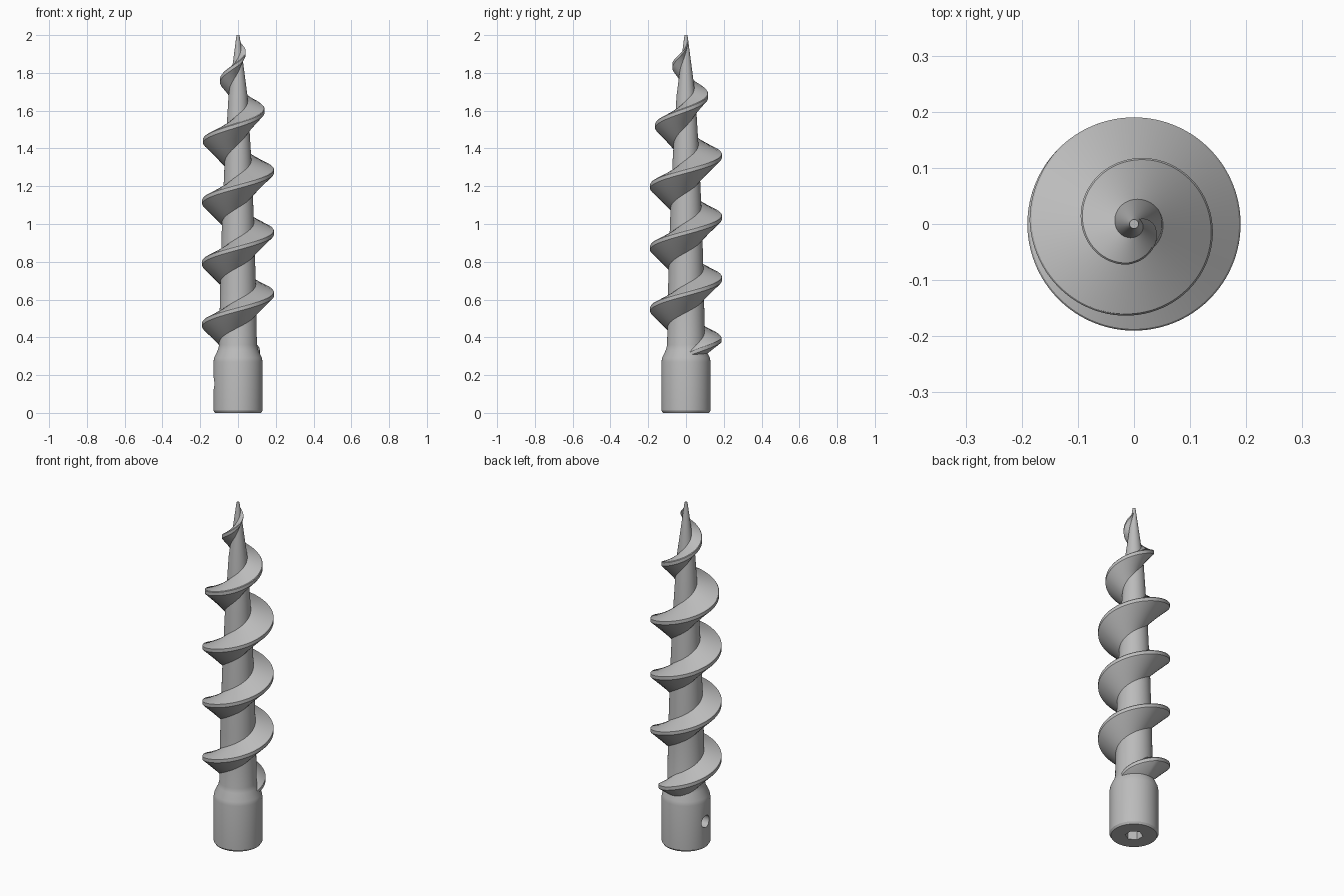
import bpy, bmesh, math
from mathutils import Matrix

cube = bpy.data.objects.get("Cube")
if cube:
    bpy.data.objects.remove(cube, do_unlink=True)

# One steel grey for everything
steel = bpy.data.materials.new("steel_grey")
steel.use_nodes = True
COLOUR = (0.5, 0.5, 0.5, 1)
steel.diffuse_color = COLOUR
steel.node_tree.nodes["Principled BSDF"].inputs["Base Color"].default_value = COLOUR

# Core outline as (radius, height), and flight rim outline as (height, radius)
COLLAR = [(0, 0), (0.122, 0), (0.13, 0.012), (0.13, 0.27), (0.126, 0.292), (0.106, 0.335)]
CORE = [(0.1, 0.36), (0.095, 0.65), (0.085, 1.0), (0.07, 1.35), (0.05, 1.68), (0.008, 2.0)]
RIM = [(0.302, 0.1), (0.345, 0.148), (0.385, 0.188), (0.42, 0.19), (1.4, 0.19), (1.44, 0.186),
       (1.84, 0.073), (1.925, 0.037), (1.965, 0.014)]
PITCH = 0.325
START, END = 0.302, 1.965


def lookup(table, t):
    """Linear interpolation in a table of (key, value)."""
    if t <= table[0][0]:
        return table[0][1]
    for (a, va), (b, vb) in zip(table, table[1:]):
        if t <= b:
            return va + (vb - va) * (t - a) / (b - a)
    return table[-1][1]


def make_object(name, bm):
    bmesh.ops.recalc_face_normals(bm, faces=bm.faces)
    mesh = bpy.data.meshes.new(name)
    bm.to_mesh(mesh)
    bm.free()
    mesh.materials.append(steel)
    obj = bpy.data.objects.new(name, mesh)
    bpy.context.collection.objects.link(obj)
    return obj


def activate(obj):
    bpy.ops.object.select_all(action='DESELECT')
    obj.select_set(True)
    bpy.context.view_layer.objects.active = obj


def prism(name, sides, radius, depth, matrix):
    bm = bmesh.new()
    bmesh.ops.create_cone(bm, cap_ends=True, segments=sides, radius1=radius,
                          radius2=radius, depth=depth, matrix=matrix)
    return make_object(name, bm)


# Collar and tapering core: turned from one profile
bm = bmesh.new()
profile = [bm.verts.new((r, 0, z)) for r, z in COLLAR + CORE + [(0, 2.0)]]
edges = [bm.edges.new(pair) for pair in zip(profile, profile[1:])]
bmesh.ops.spin(bm, geom=profile + edges, axis=(0, 0, 1), cent=(0, 0, 0),
               angle=math.tau, steps=96, use_duplicate=False)
bmesh.ops.remove_doubles(bm, verts=bm.verts, dist=1e-5)
core = make_object("core_and_collar", bm)

# Hexagonal drive socket below and a screw hole in one side
cutters = [
    prism("socket_cutter", 6, 0.048, 0.5, Matrix.Translation((0, 0, 0))),
    prism("side_hole_cutter", 32, 0.035, 0.14,
          Matrix.Translation((-0.09, 0, 0.155)) @ Matrix.Rotation(math.pi / 2, 4, 'Y')),
]
activate(core)
for cutter in cutters:
    cutter.hide_render = True
    mod = core.modifiers.new(cutter.name, 'BOOLEAN')
    mod.operation = 'DIFFERENCE'
    mod.solver = 'EXACT'
    mod.object = cutter
    bpy.ops.object.modifier_apply(modifier=mod.name)
for cutter in cutters:
    bpy.data.objects.remove(cutter, do_unlink=True)

# Spiral flight: sloping top, thin rim, steeper underside
bm = bmesh.new()
core_table = [(z, r) for r, z in CORE]
steps = 640
rings = []
for i in range(steps + 1):
    z = START + (END - START) * i / steps
    angle = math.pi / 2 + math.tau * (z - 0.385) / PITCH
    inner = 0.8 * lookup(core_table, z)
    rim = max(lookup(RIM, z), inner + 0.002)
    reach = rim - inner
    half = min(0.014, 0.3 * reach)
    section = [(inner, z + half + 0.4 * reach), (rim - 0.003, z + half), (rim, z + half * 0.7),
               (rim, z - half * 0.7), (rim - 0.003, z - half),
               (inner, z - half - 0.9 * reach)]
    rings.append([bm.verts.new((r * math.cos(angle), r * math.sin(angle), max(h, 0.288)))
                  for r, h in section])
for a, b in zip(rings, rings[1:]):
    for j in range(len(a)):
        k = (j + 1) % len(a)
        bm.faces.new((a[j], a[k], b[k], b[j]))
bm.faces.new(rings[0])
bm.faces.new(rings[-1])
flight = make_object("spiral_flight", bm)

# Smooth shading with crisp edges
for obj in (core, flight):
    activate(obj)
    bpy.ops.object.shade_smooth_by_angle(angle=math.radians(30))
